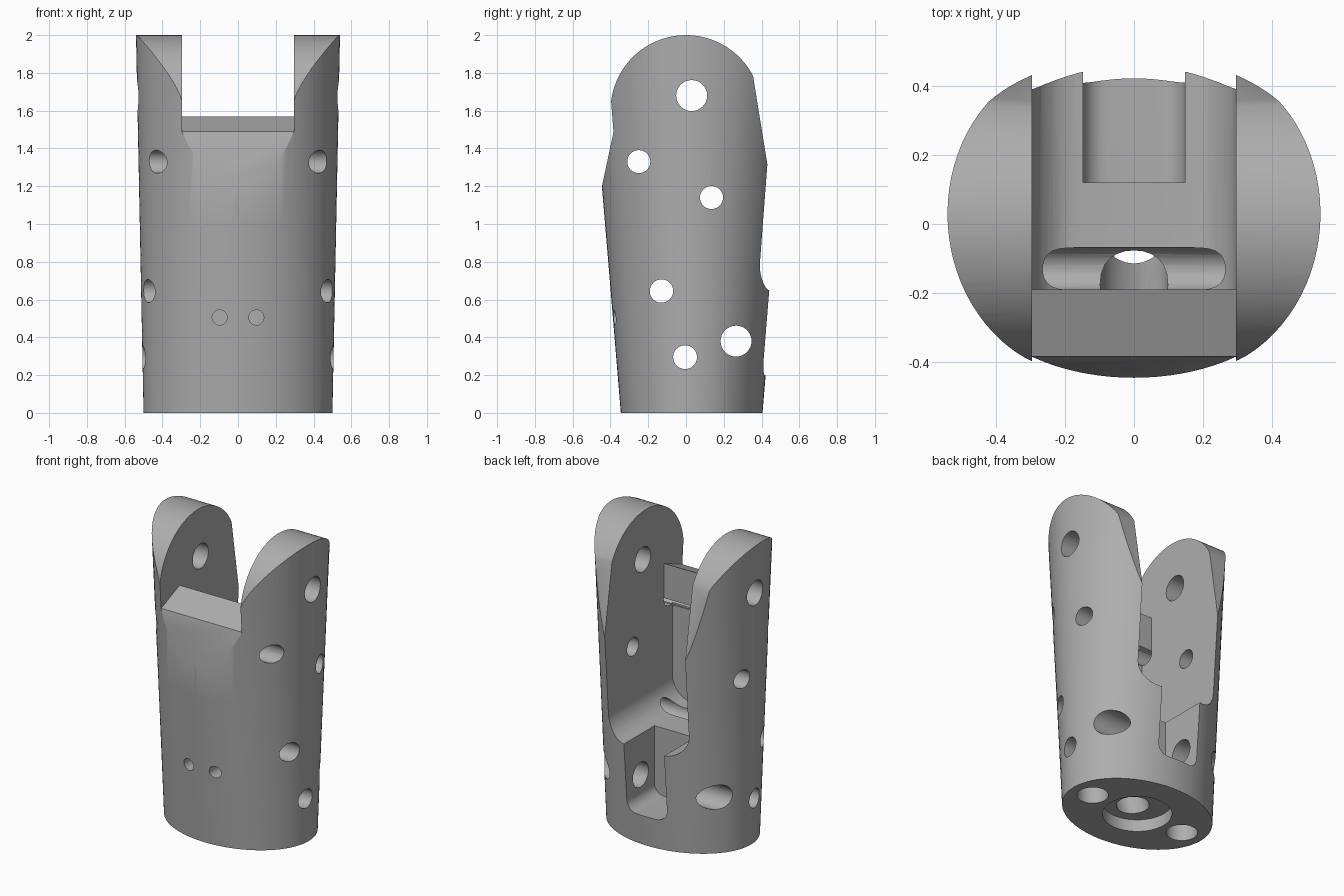
import bpy, bmesh
from math import sin, cos, pi, radians
from mathutils import Vector

cube = bpy.data.objects.get("Cube")
if cube:
    bpy.data.objects.remove(cube, do_unlink=True)

grey = bpy.data.materials.new("plain grey")
grey.use_nodes = True
grey.diffuse_color = (0.42, 0.42, 0.42, 1)
grey.node_tree.nodes["Principled BSDF"].inputs["Base Color"].default_value = grey.diffuse_color


def make(name, bm):
    bmesh.ops.recalc_face_normals(bm, faces=bm.faces)
    mesh = bpy.data.meshes.new(name)
    bm.to_mesh(mesh)
    bm.free()
    mesh.materials.append(grey)
    obj = bpy.data.objects.new(name, mesh)
    bpy.context.collection.objects.link(obj)
    return obj


def prism(name, points, start, end, axis):
    """Extrude a 2D outline along x (outline in y, z) or along y (outline in x, z)."""
    bm = bmesh.new()
    place = (lambda p, d: (d, p[0], p[1])) if axis == "x" else (lambda p, d: (p[0], d, p[1]))
    face = bm.faces.new([bm.verts.new(place(p, start)) for p in points])
    new = bmesh.ops.extrude_face_region(bm, geom=[face])["geom"]
    shift = Vector(place((0, 0), end - start))
    bmesh.ops.translate(bm, verts=[g for g in new if isinstance(g, bmesh.types.BMVert)], vec=shift)
    return make(name, bm)


def rod(name, a, b, radius, sides=32):
    """Cylinder between two points."""
    a, b = Vector(a), Vector(b)
    bm = bmesh.new()
    bmesh.ops.create_cone(bm, cap_ends=True, segments=sides, radius1=radius,
                          radius2=radius, depth=(b - a).length)
    bm.transform((b - a).to_track_quat("Z", "Y").to_matrix().to_4x4())
    bmesh.ops.translate(bm, verts=bm.verts, vec=(a + b) / 2)
    return make(name, bm)


def arc(cx, cz, r, a0, a1, n):
    return [(cx + r * cos(radians(a0 + (a1 - a0) * i / n)),
             cz + r * sin(radians(a0 + (a1 - a0) * i / n))) for i in range(n + 1)]


def trough(half, floor, top, r):
    """Outline of a slot with rounded lower corners."""
    return ([(-half, top)] + arc(r - half, floor + r, r, 180, 270, 10)
            + arc(half - r, floor + r, r, 270, 360, 10) + [(half, top)])


# Tapered shell: oval foot growing to a round top
bm = bmesh.new()
N, rings = 96, []
for t in (0, 0.25, 0.5, 0.75, 1.02):
    rx, ry = 0.5 + 0.04 * t, 0.375 + 0.167 * t
    rings.append([bm.verts.new((rx * cos(2 * pi * i / N), 0.03 + ry * sin(2 * pi * i / N), 2 * t))
                  for i in range(N)])
for low, high in zip(rings, rings[1:]):
    for i in range(N):
        j = (i + 1) % N
        bm.faces.new((low[i], low[j], high[j], high[i]))
bm.faces.new(rings[0])
bm.faces.new(rings[-1])
body = make("slotted_leg_body", bm)


def boolean(tool, operation="DIFFERENCE"):
    tool.hide_render = True
    mod = body.modifiers.new("cut", "BOOLEAN")
    mod.object, mod.operation, mod.solver = tool, operation, "EXACT"
    bpy.context.view_layer.objects.active = body
    bpy.ops.object.modifier_apply(modifier=mod.name)
    bpy.data.objects.remove(tool, do_unlink=True)


# Rounded cheek tops with a sloped rear flat
side = ([(-0.7, -0.2), (-0.7, 1.6)] + arc(0, 1.6, 0.4, 180, 27.5, 40)
        + [(0.43, 1.32), (0.6, 0.18), (0.6, -0.2)])
boolean(prism("cheek_outline", side, -1, 1, "x"), "INTERSECT")

# Fork gap above the front wall, with its sloped ledge and flat front face
gap = [(-1, 1.2), (-0.445, 1.2), (-0.383, 1.49), (-0.19, 1.57), (-0.19, 1.1),
       (1, 1.1), (1, 2.3), (-1, 2.3)]
boolean(prism("fork_gap", gap, -0.296, 0.296, "x"))

# Rear channel, hollowed under the ledge, and the narrow pocket below it
boolean(prism("rear_channel", trough(0.296, 0.65, 1.31, 0.148), -0.28, 1, "y"))
boolean(prism("rear_pocket", trough(0.148, 0.2, 0.8, 0.07), 0.12, 1, "y"))

# Cross holes through both cheeks: y, z, radius
for y, z, r in ((0.03, 1.68, 0.082), (-0.25, 1.33, 0.061), (0.135, 1.14, 0.061),
                (-0.13, 0.645, 0.062), (0.265, 0.38, 0.082), (-0.005, 0.295, 0.063)):
    boolean(rod("cross_hole", (-1, y, z), (1, y, z), r))

# Mirrored screw holes in the front and the foot
for s in (-1, 1):
    boolean(rod("front_hole", (s * 0.097, -0.6, 0.505), (s * 0.097, -0.25, 0.505), 0.04, 20))
    boolean(rod("foot_hole", (s * 0.35, 0.03, -0.1), (s * 0.35, 0.03, 0.15), 0.095))

# Foot recess and slanted bore up to the channel floor
boolean(rod("foot_recess", (0, 0.03, -0.1), (0, 0.03, 0.08), 0.21, 48))
boolean(rod("slanted_bore", (0, 0.01, 0.01), (0, -0.2, 0.68), 0.098, 24))

bpy.ops.object.select_all(action="DESELECT")
body.select_set(True)
bpy.context.view_layer.objects.active = body
bpy.ops.object.shade_smooth_by_angle(angle=radians(30))
